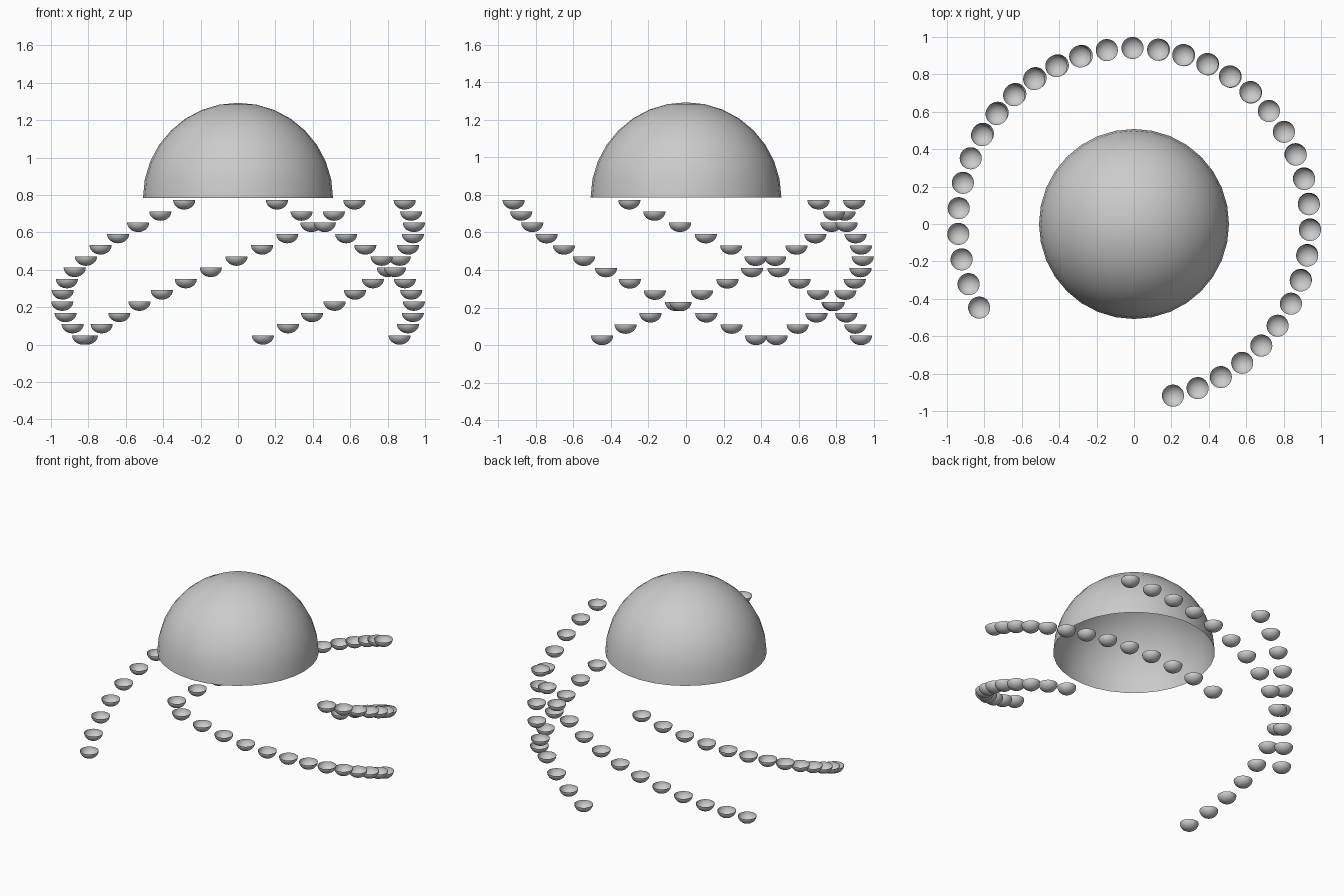
import bpy, bmesh
from math import radians, cos, sin
from mathutils import Matrix

if "Cube" in bpy.data.objects:
    bpy.data.objects.remove(bpy.data.objects["Cube"])


def half_sphere(name, radius, height, segments, rings):
    """Open hemisphere mesh; negative height gives an upturned bowl."""
    bm = bmesh.new()
    bmesh.ops.create_uvsphere(bm, u_segments=segments, v_segments=rings, radius=1)
    low = [v for v in bm.verts if v.co.z < -0.001]
    bmesh.ops.delete(bm, geom=low, context='VERTS')
    bmesh.ops.transform(bm, matrix=Matrix.Diagonal((radius, radius, height, 1)), verts=bm.verts)
    if height < 0:
        bmesh.ops.reverse_faces(bm, faces=bm.faces)
    for f in bm.faces:
        f.smooth = True
    me = bpy.data.meshes.new(name)
    bm.to_mesh(me)
    bm.free()
    return me


def place(name, mesh, location):
    ob = bpy.data.objects.new(name, mesh)
    ob.location = location
    bpy.context.collection.objects.link(ob)
    return ob


# Large open dome
place("dome", half_sphere("dome", 0.508, 0.508, 32, 16), (0, 0, 0.785))

# Four descending spiral strands of small bowls
bowl = half_sphere("bowl", 0.059, -0.05, 32, 16)
ring_radius, turn, drop = 0.941, 8.38, 0.0602
top_z = 0.05 + 12 * drop
for s, start in enumerate((-77.2, -18.7, 48.6, 107.8)):
    for i in range(13):
        a = radians(start + i * turn)
        place(f"strand_{s + 1}_bowl_{i + 1}", bowl,
              (ring_radius * cos(a), ring_radius * sin(a), top_z - i * drop))
